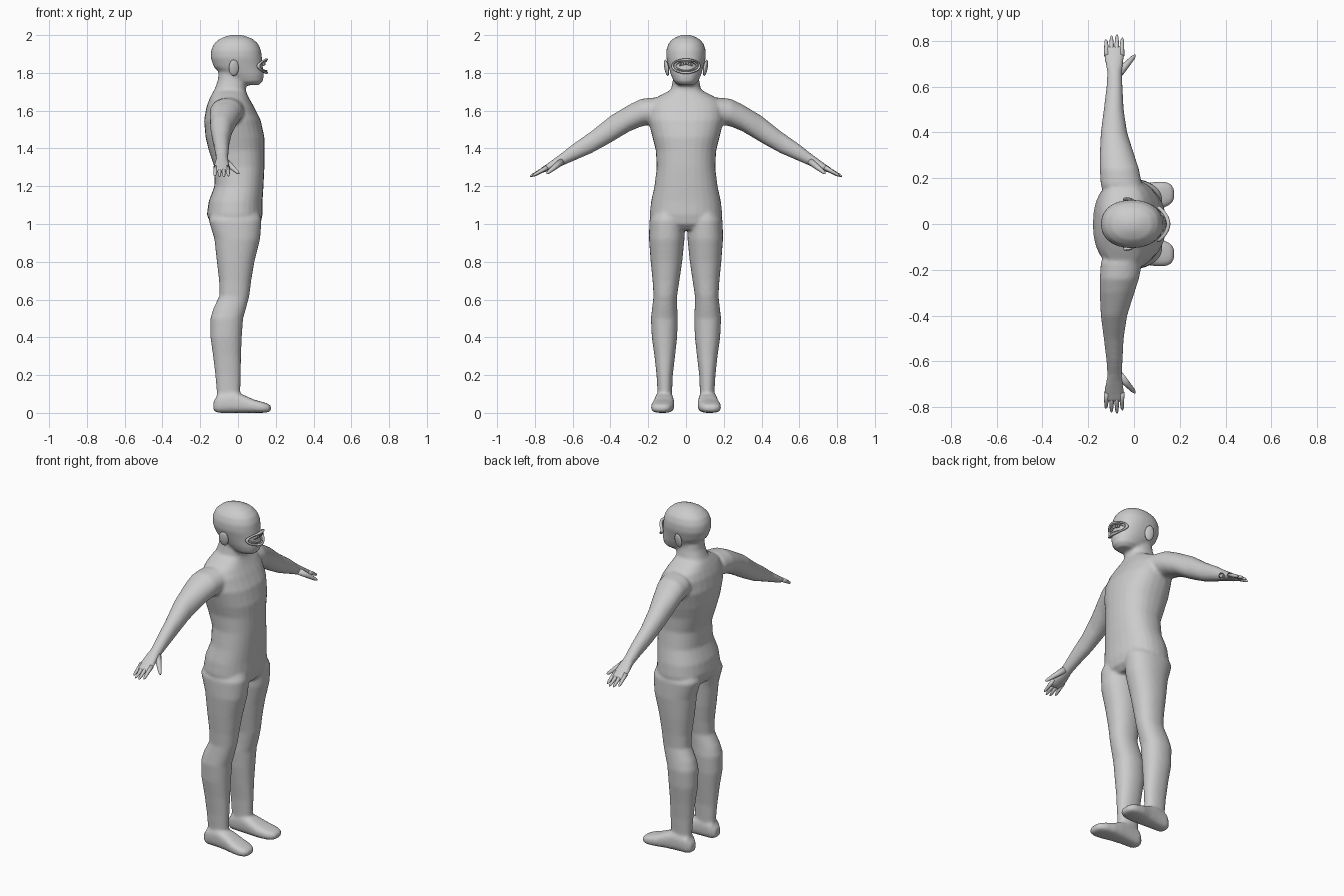
import bpy, bmesh
from math import sin, cos, pi, copysign
from mathutils import Vector

cube = bpy.data.objects.get("Cube")
if cube:
    bpy.data.objects.remove(cube, do_unlink=True)

GREY = (0.6, 0.6, 0.6, 1)
skin = bpy.data.materials.new("plain grey")
skin.use_nodes = True
skin.diffuse_color = GREY
skin.node_tree.nodes["Principled BSDF"].inputs["Base Color"].default_value = GREY


def loft(bm, rings, place, power=2.0, sides=28):
    """Skin closed rings; each ring is (t, a_min, a_max, b_min, b_max)."""
    loops = []
    for t, a0, a1, b0, b1 in rings:
        loop = []
        for i in range(sides):
            c, s = cos(2 * pi * i / sides), sin(2 * pi * i / sides)
            a = (a0 + a1) / 2 + (a1 - a0) / 2 * copysign(abs(c) ** (2 / power), c)
            b = (b0 + b1) / 2 + (b1 - b0) / 2 * copysign(abs(s) ** (2 / power), s)
            loop.append(bm.verts.new(place(t, a, b)))
        loops.append(loop)
    for low, high in zip(loops, loops[1:]):
        for i in range(sides):
            j = (i + 1) % sides
            bm.faces.new((low[i], low[j], high[j], high[i]))
    bm.faces.new(loops[0])
    bm.faces.new(loops[-1])


def tube(bm, start, end, r0, r1, sides=10):
    """Tapered round limb with a rounded tip."""
    start, end = Vector(start), Vector(end)
    axis = end - start
    turn = axis.to_track_quat('Z', 'Y')
    rings = [(t * axis.length, -r, r, -r, r)
             for t, r in ((0, r0), (0.5, (r0 + r1) / 2), (0.9, r1), (1, r1 * 0.4))]
    loft(bm, rings, lambda t, a, b: start + turn @ Vector((a, b, t)), sides=sides)


def finish(name, bm):
    bmesh.ops.recalc_face_normals(bm, faces=bm.faces)
    for f in bm.faces:
        f.smooth = True
    mesh = bpy.data.meshes.new(name)
    bm.to_mesh(mesh)
    bm.free()
    mesh.materials.append(skin)
    ob = bpy.data.objects.new(name, mesh)
    bpy.context.collection.objects.link(ob)
    return ob


def upright(t, a, b):
    return (a, b, t)


# Trunk and neck: height, back, front, half width
TRUNK = [(0.97, -.12, .09, .12), (1.0, -.145, .12, .185), (1.05, -.165, .13, .192),
         (1.12, -.155, .13, .185), (1.2, -.125, .135, .167), (1.3, -.125, .14, .155),
         (1.39, -.155, .14, .16), (1.46, -.172, .14, .178), (1.55, -.18, .12, .2),
         (1.62, -.167, .085, .2), (1.66, -.152, .062, .175), (1.69, -.138, .047, .12),
         (1.71, -.125, .042, .08), (1.76, -.107, .042, .07), (1.83, -.1, .04, .065)]
# Head: height, back, front, half width
HEAD = [(1.735, .0, .11, .04), (1.755, -.04, .132, .065), (1.79, -.085, .137, .08),
        (1.83, -.128, .132, .092), (1.88, -.145, .127, .105), (1.92, -.143, .122, .105),
        (1.955, -.127, .106, .093), (1.98, -.098, .078, .07), (1.995, -.06, .04, .04),
        (2.002, -.03, .01, .015)]
# Leg: height, back, front, inner, outer
LEG = [(0.06, -.11, .015, .075, .15), (0.1, -.112, .012, .074, .15), (0.2, -.12, .015, .07, .156),
       (0.3, -.132, .016, .058, .167), (0.4, -.146, .02, .047, .181),
       (0.5, -.146, .027, .043, .186), (0.55, -.132, .042, .046, .18),
       (0.62, -.098, .06, .047, .172), (0.7, -.1, .07, .035, .177),
       (0.8, -.112, .087, .02, .187), (0.92, -.125, .117, .008, .196),
       (1.02, -.155, .125, .006, .194), (1.1, -.12, .1, .03, .15)]
# Foot: length position, inner, outer, sole, top
FOOT = [(-.13, .09, .14, .012, .06), (-.105, .072, .158, 0, .1), (-.03, .066, .165, 0, .115),
        (.03, .062, .172, 0, .095), (.08, .062, .183, 0, .072), (.13, .07, .186, 0, .058),
        (.16, .085, .177, .003, .048), (.175, .105, .155, .012, .036)]
# Arm and palm: reach, back, front, bottom, top
ARM = [(.1, -.12, .0, 1.54, 1.64), (.17, -.145, .035, 1.53, 1.67), (.24, -.15, .022, 1.515, 1.662),
       (.3, -.15, .002, 1.49, 1.632), (.4, -.145, -.03, 1.43, 1.572),
       (.5, -.132, -.045, 1.375, 1.492), (.6, -.12, -.05, 1.332, 1.422),
       (.66, -.116, -.053, 1.306, 1.374), (.71, -.127, -.045, 1.286, 1.337),
       (.75, -.128, -.043, 1.273, 1.308), (.775, -.12, -.05, 1.27, 1.292)]

# One continuous body skin, blended by remeshing
bm = bmesh.new()
loft(bm, [(z, b, f, -w, w) for z, b, f, w in TRUNK], upright, 2.3)
loft(bm, [(z, b, f, -w, w) for z, b, f, w in HEAD], upright, 2.2)
for side in (-1, 1):
    loft(bm, LEG, lambda t, a, b: (a, side * b, t), 2.2)
    loft(bm, FOOT, lambda t, a, b: (t, side * a, b), 2.8)
    loft(bm, ARM, lambda t, a, b: (a, side * t, b), 2.1)
body = finish("body", bm)
remesh = body.modifiers.new("blend", 'REMESH')
remesh.mode = 'VOXEL'
remesh.voxel_size = 0.009
remesh.use_smooth_shade = True
relax = body.modifiers.new("relax", 'SMOOTH')
relax.factor = 0.5
relax.iterations = 5

for side, label in ((1, "left"), (-1, "right")):
    # Fingers and thumb
    bm = bmesh.new()
    for i, reach in enumerate((.805, .822, .826, .812)):
        x = -.118 + i * .021
        spread = (i - 1.5) * .003
        tube(bm, (x, side * .735, 1.3), (x + spread, side * reach, 1.25 + abs(spread)), .013, .007)
    tube(bm, (-.065, side * .66, 1.33), (.005, side * .737, 1.267), .019, .009)
    finish(label + "_fingers", bm)

    # Ear: flattened, swept back from the head
    bm = bmesh.new()
    bmesh.ops.create_uvsphere(bm, u_segments=14, v_segments=10, radius=1)
    for v in bm.verts:
        p = v.co.copy()
        v.co = (-.022 + p.x * .024 - p.y * .012, side * (.103 + p.y * .012 + p.z * .007),
                1.827 + p.z * .043)
    finish(label + "_ear", bm)


def mouth_point(angle, scale):
    """Point on the open mouth outline, bulging forward at the middle."""
    y, up = cos(angle), sin(angle)
    return Vector((.108 + .042 * (1 - y * y), .072 * scale * y,
                   1.837 + scale * (.033 if up > 0 else .036) * up))


# Lips and inner gum ring
for name, scale, radius in (("lips", 1.0, .007), ("gums", .72, .004)):
    bm = bmesh.new()
    count, sides = 32, 8
    loops = []
    for i in range(count):
        p = mouth_point(2 * pi * i / count, scale)
        out = (p - Vector((p.x, 0, 1.837))).normalized()
        loops.append([bm.verts.new(p + out * radius * cos(2 * pi * k / sides)
                                   + Vector((radius * 1.3 * sin(2 * pi * k / sides), 0, 0)))
                      for k in range(sides)])
    for i in range(count):
        a, b = loops[i], loops[(i + 1) % count]
        for k in range(sides):
            m = (k + 1) % sides
            bm.faces.new((a[k], a[m], b[m], b[k]))
    finish(name, bm)

# Upper row of teeth
bm = bmesh.new()
for i in range(6):
    y = (i - 2.5) * .013
    top = Vector((.142 - abs(y) * .25, y, 1.858 - abs(y) * .2))
    tube(bm, top, top - Vector((0, 0, .016)), .006, .005, 8)
finish("teeth", bm)
